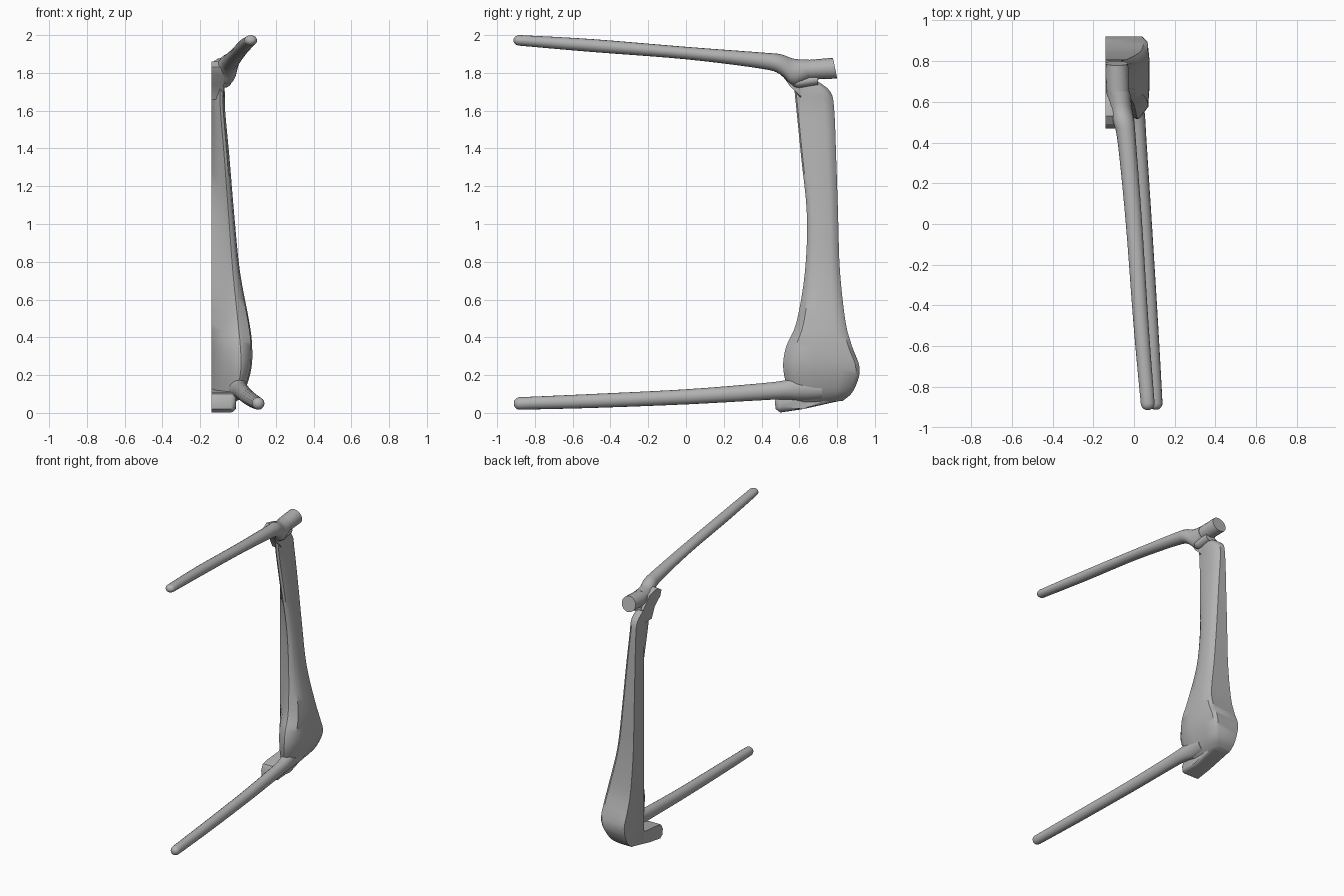
import bpy, bmesh, math
from mathutils import Vector

cube = bpy.data.objects.get("Cube")
if cube:
    bpy.data.objects.remove(cube, do_unlink=True)

grey = bpy.data.materials.new("neutral grey")
grey.use_nodes = True
COLOUR = (0.45, 0.45, 0.45, 1)
grey.diffuse_color = COLOUR
grey.node_tree.nodes["Principled BSDF"].inputs["Base Color"].default_value = COLOUR

CUT = -0.14  # flat inner side


def finish(name, bm, angle=40):
    bmesh.ops.recalc_face_normals(bm, faces=bm.faces)
    mesh = bpy.data.meshes.new(name)
    bm.to_mesh(mesh)
    bm.free()
    mesh.materials.append(grey)
    obj = bpy.data.objects.new(name, mesh)
    bpy.context.collection.objects.link(obj)
    bpy.ops.object.select_all(action="DESELECT")
    obj.select_set(True)
    bpy.context.view_layer.objects.active = obj
    bpy.ops.object.shade_smooth_by_angle(angle=math.radians(angle))
    return obj


def smooth_rows(rows, steps):
    """Catmull-Rom interpolation between rows of numbers."""
    rows = [Vector(r) for r in rows]
    out = []
    for i in range(len(rows) - 1):
        b, c = rows[i], rows[i + 1]
        a = rows[max(i - 1, 0)]
        d = rows[min(i + 2, len(rows) - 1)]
        for k in range(steps):
            t = k / steps
            out.append(b + (c - a) * (t / 2) + (a * 2 - b * 5 + c * 4 - d) * (t * t / 2)
                       + (b * 3 - a - c * 3 + d) * (t ** 3 / 2))
    return out + [rows[-1]]


def loft(name, rings, angle=40):
    bm = bmesh.new()
    loops = [[bm.verts.new(p) for p in ring] for ring in rings]
    n = len(loops[0])
    for a, b in zip(loops, loops[1:]):
        for i in range(n):
            j = (i + 1) % n
            bm.faces.new((a[i], a[j], b[j], b[i]))
    bm.faces.new(loops[0])
    bm.faces.new(loops[-1])
    return finish(name, bm, angle)


def arm(name, rows, round_tip=True, sides=16):
    """Oval tube; each row is y, x, z, half width, half height."""
    path = smooth_rows(rows, 5)
    rings = []
    if round_tip:
        y, x, z, w, h = path[0]
        for k in range(1, 5):
            a = k / 5 * math.pi / 2
            f = math.sin(a)
            rings.append((y - w * math.cos(a), x, z, w * f, h * f))
    rings += [tuple(p) for p in path]
    turns = [2 * math.pi * i / sides for i in range(sides)]
    return loft(name, [[(x + w * math.cos(t), y, z + h * math.sin(t)) for t in turns]
                       for y, x, z, w, h in rings], 50)


# upright: height, front y, back y, outer x, ridge x
upright_rows = smooth_rows([
    (.04, .60, .83, -.02, -.08),
    (.10, .55, .885, .03, -.05),
    (.23, .515, .92, .07, -.04),
    (.35, .53, .88, .075, -.05),
    (.48, .585, .845, .06, -.06),
    (.75, .63, .815, .01, -.065),
    (1.05, .64, .805, -.02, -.08),
    (1.35, .61, .795, -.045, -.10),
    (1.60, .585, .785, -.068, -.118),
    (1.70, .575, .765, -.07, -.12),
    (1.76, .57, .69, -.075, -.12)], 4)


def upright_ring(z, front, back, outer, ridge):
    mid, depth = (outer + ridge) / 2, back - front
    inner = min(.69, back - .04)
    tilt = .03 * max(0, 1 - z / .2)
    pts = [(CUT, back), (outer - .03, back), (outer - .008, back - .02),
           (outer, back - depth * .25), (outer, front + depth * .4),
           (outer - .006, front + depth * .15), (mid + .015, front + .008),
           (mid, front), (ridge, front + .025), (CUT, inner)]
    return [(x, y, z + tilt * (y - front) / depth) for x, y in pts]


loft("upright", [upright_ring(*r) for r in upright_rows])


def side_plate(name, outline, outer, bevel):
    """Outline in y, z extruded from the flat side, rounded on the outside."""
    bm = bmesh.new()
    inner = [bm.verts.new((CUT, y, z)) for y, z in outline]
    out = [bm.verts.new((outer, y, z)) for y, z in outline]
    n = len(outline)
    bm.faces.new(inner)
    bm.faces.new(out)
    for i in range(n):
        bm.faces.new((inner[i], inner[(i + 1) % n], out[(i + 1) % n], out[i]))
    rim = [e for e in bm.edges if all(v in out for v in e.verts)]
    bmesh.ops.bevel(bm, geom=rim, offset=bevel, segments=3, profile=.5, affect="EDGES")
    return finish(name, bm)


# hooks reaching forward at both ends of the upright
side_plate("bottom_hook", [(.82, .065), (.62, .02), (.50, .002), (.475, .02), (.47, .06),
                           (.49, .10), (.54, .11), (.66, .12), (.82, .16)], -.01, .03)
side_plate("top_hook", [(.70, 1.66), (.60, 1.66), (.565, 1.735), (.50, 1.79), (.485, 1.83),
                        (.53, 1.86), (.62, 1.84), (.70, 1.76)], -.075, .015)

# upper arm, its swollen joint and the stub behind it
arm("upper_arm", [
    (-.88, .067, 1.972, .034, .028), (-.5, .035, 1.945, .037, .034),
    (0, 0, 1.905, .04, .033), (.4, -.035, 1.865, .045, .043),
    (.5, -.05, 1.845, .052, .054), (.57, -.065, 1.805, .055, .07),
    (.65, -.078, 1.817, .058, .053)])
stub = arm("hinge_stub", [
    (.54, -.075, 1.81, .045, .05), (.66, -.08, 1.817, .056, .052),
    (.79, -.085, 1.825, .056, .055)], round_tip=False)
for v in stub.data.vertices:
    v.co.y -= (v.co.z - 1.82) * .2
arm("hinge_neck", [(.60, -.08, 1.75, .045, .03), (.70, -.085, 1.765, .04, .03)], sides=12)

# lower arm running into the swollen foot
arm("lower_arm", [
    (-.88, .107, .05, .033, .033), (-.5, .083, .063, .036, .037),
    (0, .05, .085, .038, .04), (.4, .022, .112, .04, .045),
    (.52, .01, .122, .045, .05), (.62, -.01, .13, .055, .065),
    (.72, -.02, .13, .06, .06)])
